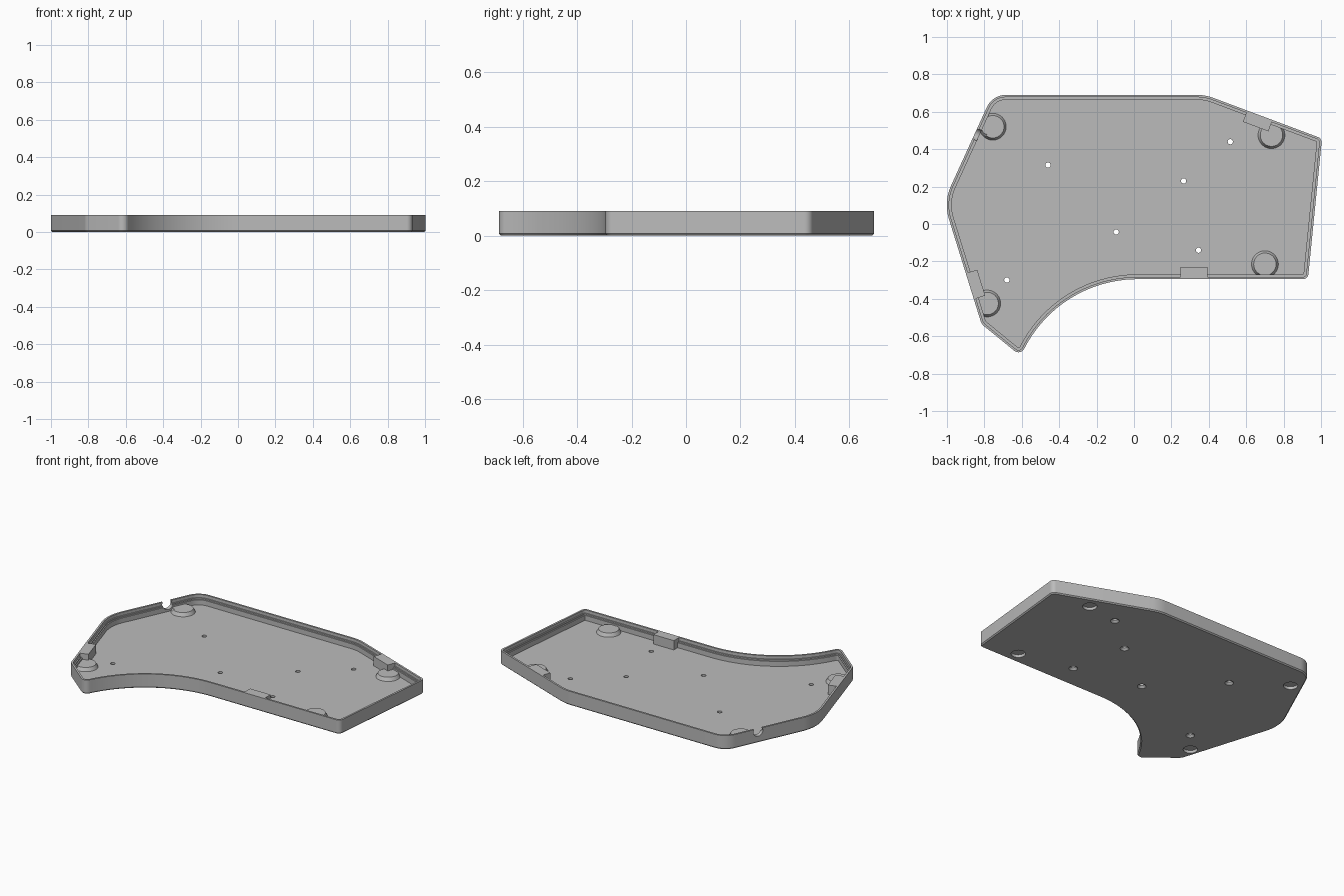
import bpy, bmesh, math
from mathutils import Vector, Matrix

cube = bpy.data.objects.get("Cube")
if cube:
    bpy.data.objects.remove(cube, do_unlink=True)

grey = bpy.data.materials.new("plain_grey")
grey.use_nodes = True
grey.diffuse_color = (0.5, 0.5, 0.5, 1)
grey.node_tree.nodes["Principled BSDF"].inputs["Base Color"].default_value = (0.5, 0.5, 0.5, 1)

HEIGHT, FLOOR = 0.09, 0.03

# Outline corners, counter-clockwise: x, y, fillet radius
CORNERS = [(-0.39, -0.295, 0.68), (0.93, -0.295, 0.03), (1.005, 0.457, 0.03),
           (0.382, 0.69, 0.25), (-0.757, 0.69, 0.11), (-1.018, 0.118, 0.25),
           (-0.815, -0.535, 0.06), (-0.607, -0.705, 0.035)]


def outline(inset):
    """Filleted outline moved inwards; always the same number of points."""
    pts = []
    for i, (x, y, r) in enumerate(CORNERS):
        p = Vector((x, y))
        before = Vector(CORNERS[i - 1][:2])
        after = Vector(CORNERS[(i + 1) % len(CORNERS)][:2])
        d1, d2 = (p - before).normalized(), (after - p).normalized()
        n1, n2 = Vector((-d1.y, d1.x)), Vector((-d2.y, d2.x))
        turn = math.atan2(d1.x * d2.y - d1.y * d2.x, d1.dot(d2))
        side = math.copysign(1, turn)
        r = max(r - side * inset, 0.005)
        p = p + (n1 + n2) * inset / (1 + n1.dot(n2))
        centre = p - d1 * r * math.tan(abs(turn) / 2) + n1 * r * side
        steps = 24 if r > 0.5 else 12
        for k in range(steps + 1):
            a = turn * k / steps
            pts.append(centre + Matrix.Rotation(a, 2) @ (-n1 * r * side))
    return pts


def make_object(name, bm):
    bmesh.ops.recalc_face_normals(bm, faces=bm.faces)
    mesh = bpy.data.meshes.new(name)
    bm.to_mesh(mesh)
    bm.free()
    mesh.materials.append(grey)
    ob = bpy.data.objects.new(name, mesh)
    bpy.context.collection.objects.link(ob)
    return ob


def loft(name, profile):
    """Closed solid through outline loops given as (inset, z)."""
    bm = bmesh.new()
    loops = [[bm.verts.new((p.x, p.y, z)) for p in outline(o)] for o, z in profile]
    for a, b in zip(loops, loops[1:]):
        for i in range(len(a)):
            j = (i + 1) % len(a)
            bm.faces.new((a[i], a[j], b[j], b[i]))
    bm.faces.new(loops[0])
    bm.faces.new(loops[-1])
    return make_object(name, bm)


def cone(name, x, y, z0, z1, r0, r1, segments=48):
    bm = bmesh.new()
    place = Matrix.Translation((x, y, (z0 + z1) / 2))
    bmesh.ops.create_cone(bm, cap_ends=True, segments=segments, radius1=r0,
                          radius2=r1, depth=z1 - z0, matrix=place)
    return make_object(name, bm)


def combine(target, tool, operation):
    """Apply a boolean and discard the tool."""
    mod = target.modifiers.new("bool", "BOOLEAN")
    mod.operation, mod.solver, mod.object = operation, "EXACT", tool
    bpy.context.view_layer.update()
    graph = bpy.context.evaluated_depsgraph_get()
    result = bpy.data.meshes.new_from_object(target.evaluated_get(graph))
    target.modifiers.clear()
    target.data = result
    bpy.data.objects.remove(tool, do_unlink=True)


# Tray: chamfered base, outer wall, stepped rim and floor
tray = loft("tray_case", [(0.007, 0), (0, 0.007), (0, HEIGHT), (0.012, HEIGHT),
                          (0.012, 0.07), (0.019, 0.07), (0.019, 0.062),
                          (0.026, 0.062), (0.026, FLOOR)])

# Foot bosses on the floor, with recesses beneath
FEET = [(-0.755, 0.52), (0.735, 0.475), (0.70, -0.215), (-0.785, -0.425)]
for x, y in FEET:
    boss = cone("foot_boss", x, y, 0.02, 0.052, 0.077, 0.06)
    combine(boss, loft("clip", [(0.009, 0.01), (0.009, 0.08)]), "INTERSECT")
    combine(tray, boss, "UNION")
    combine(tray, cone("recess", x, y, -0.02, 0.018, 0.042, 0.042), "DIFFERENCE")

# Latch blocks: wall point and inward direction
LATCHES = [((0.32, -0.295), (0, 1)), ((0.673, 0.582), (-0.35, -0.937)),
           ((-0.879, -0.333), (0.955, 0.298))]
for point, inward in LATCHES:
    d = Vector(inward).normalized()
    mid = Vector(point) + d * 0.035
    bm = bmesh.new()
    place = (Matrix.Translation((mid.x, mid.y, (HEIGHT + 0.02) / 2))
             @ Matrix.Rotation(math.atan2(d.y, d.x), 4, "Z")
             @ Matrix.Diagonal((0.06, 0.145, HEIGHT - 0.02, 1)))
    bmesh.ops.create_cube(bm, size=1, matrix=place)
    combine(tray, make_object("latch_block", bm), "UNION")

# Countersunk screw holes
HOLES = [(-0.46, 0.315), (0.265, 0.23), (0.515, 0.44),
         (-0.095, -0.043), (0.345, -0.14), (-0.68, -0.30)]
for x, y in HOLES:
    combine(tray, cone("hole", x, y, -0.02, 0.06, 0.014, 0.014, 24), "DIFFERENCE")
    combine(tray, cone("countersink", x, y, -0.005, 0.015, 0.031, 0.012, 24), "DIFFERENCE")

# Round cable notch through the side wall
bm = bmesh.new()
place = (Matrix.Translation((-0.85, 0.482, 0.074))
         @ Matrix.Rotation(math.radians(-24.6), 4, "Z")
         @ Matrix.Rotation(math.pi / 2, 4, "Y"))
bmesh.ops.create_cone(bm, cap_ends=True, segments=32, radius1=0.032, radius2=0.032,
                      depth=0.12, matrix=place)
combine(tray, make_object("notch", bm), "DIFFERENCE")

# Shading
bpy.ops.object.select_all(action="DESELECT")
tray.select_set(True)
bpy.context.view_layer.objects.active = tray
bpy.ops.object.shade_smooth_by_angle(angle=math.radians(30))
